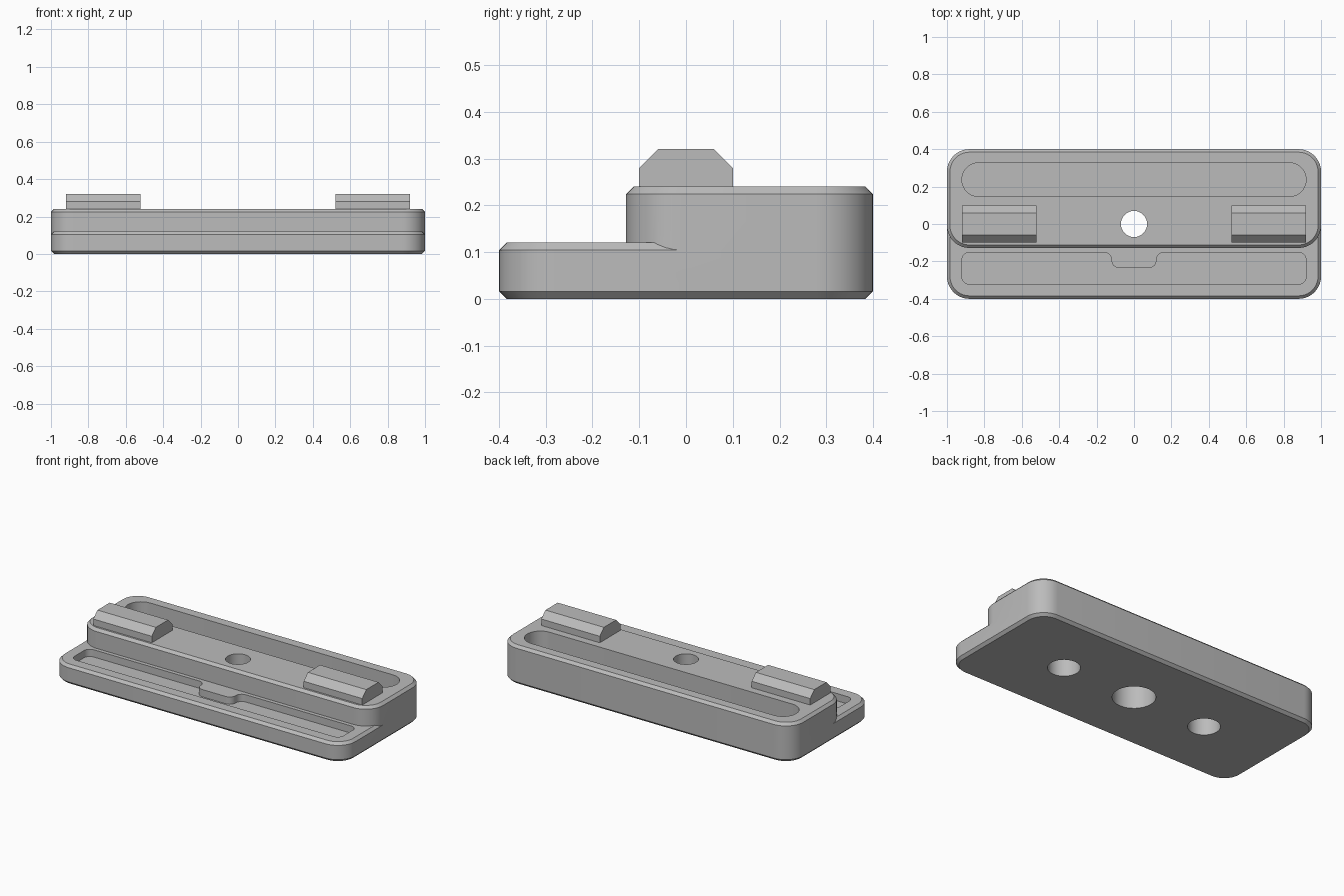
import bpy, bmesh, math
from mathutils import Vector

cube = bpy.data.objects.get("Cube")
if cube:
    bpy.data.objects.remove(cube, do_unlink=True)

grey = bpy.data.materials.new("plain grey")
grey.use_nodes = True
COLOUR = (0.5, 0.5, 0.5, 1)
grey.diffuse_color = COLOUR
grey.node_tree.nodes["Principled BSDF"].inputs["Base Color"].default_value = COLOUR

CHAMFER = 0.016
CORNER = 0.12


def rounded(points, radius, steps=10):
    """Outline with every right-angled corner rounded to the radius."""
    result = []
    for i, point in enumerate(points):
        p = Vector(point)
        a = (Vector(points[i - 1]) - p).normalized() * radius
        b = (Vector(points[(i + 1) % len(points)]) - p).normalized() * radius
        for s in range(steps + 1):
            t = s / steps * math.pi / 2
            result.append(p + a * (1 - math.sin(t)) + b * (1 - math.cos(t)))
    return result


def rectangle(x, y0, y1):
    return [(-x, y0), (x, y0), (x, y1), (-x, y1)]


def loft(name, layers):
    """Solid through a stack of (outline, height) layers."""
    bm = bmesh.new()
    rings = [[bm.verts.new((p[0], p[1], z)) for p in outline] for outline, z in layers]
    bm.faces.new(rings[0][::-1])
    bm.faces.new(rings[-1])
    for low, high in zip(rings, rings[1:]):
        for i in range(len(low)):
            j = (i + 1) % len(low)
            bm.faces.new((low[i], low[j], high[j], high[i]))
    bmesh.ops.recalc_face_normals(bm, faces=bm.faces)
    mesh = bpy.data.meshes.new(name)
    bm.to_mesh(mesh)
    bm.free()
    mesh.materials.append(grey)
    obj = bpy.data.objects.new(name, mesh)
    bpy.context.collection.objects.link(obj)
    return obj


def block_outline(y0, inset=0):
    return rounded(rectangle(1 - inset, y0 + inset, 0.4 - inset), CORNER - inset)


def cylinder(name, x, radius, z0, z1, sides=48):
    ring = [(x + radius * math.cos(k * math.tau / sides), radius * math.sin(k * math.tau / sides))
            for k in range(sides)]
    return loft(name, [(ring, z0), (ring, z1)])


def combine(target, other, operation):
    mod = target.modifiers.new(operation, 'BOOLEAN')
    mod.operation = operation
    mod.solver = 'EXACT'
    mod.object = other
    other.hide_render = True
    bpy.context.view_layer.objects.active = target
    bpy.ops.object.modifier_apply(modifier=mod.name)
    bpy.data.objects.remove(other, do_unlink=True)


# Stepped body: wide low plate with a taller block at the back
body = loft("stepped_body", [
    (block_outline(-0.4, CHAMFER), 0), (block_outline(-0.4), CHAMFER),
    (block_outline(-0.4), 0.12 - CHAMFER), (block_outline(-0.4, CHAMFER), 0.12)])
raised = loft("raised_block", [
    (block_outline(-0.128), 0.05), (block_outline(-0.128), 0.24 - CHAMFER),
    (block_outline(-0.128, CHAMFER), 0.24)])
combine(body, raised, 'UNION')

# Long round-ended slot in the raised block
slot = rounded(rectangle(0.92, 0.147, 0.327), 0.0895)
combine(body, loft("slot_cutter", [(slot, 0.12), (slot, 0.3)]), 'DIFFERENCE')

# Shallow front tray with a tab reaching in from behind
tray = rounded([(-0.92, -0.322), (0.92, -0.322), (0.92, -0.152), (0.12, -0.152),
                (0.12, -0.235), (-0.12, -0.235), (-0.12, -0.152), (-0.92, -0.152)], 0.04)
combine(body, loft("tray_cutter", [(tray, 0.075), (tray, 0.2)]), 'DIFFERENCE')

# Through hole, its counterbore, and two blind holes underneath
combine(body, cylinder("hole_cutter", 0, 0.07, -0.1, 0.4), 'DIFFERENCE')
combine(body, cylinder("counterbore_cutter", 0, 0.12, -0.1, 0.144), 'DIFFERENCE')
for x in (-0.5, 0.5):
    combine(body, cylinder("blind_cutter", x, 0.09, -0.1, 0.14), 'DIFFERENCE')

bpy.ops.object.select_all(action='DESELECT')
body.select_set(True)
bpy.context.view_layer.objects.active = body
bpy.ops.object.shade_smooth_by_angle(angle=math.radians(30))

# Two chamfered rails on top
for side, sign in (("left", 1), ("right", -1)):
    def strip(y):
        return [(sign * 0.72 + dx, dy) for dx, dy in rectangle(0.2, -y, y)]
    loft(side + "_rail", [(strip(0.1), 0.24), (strip(0.1), 0.28), (strip(0.06), 0.32)])
